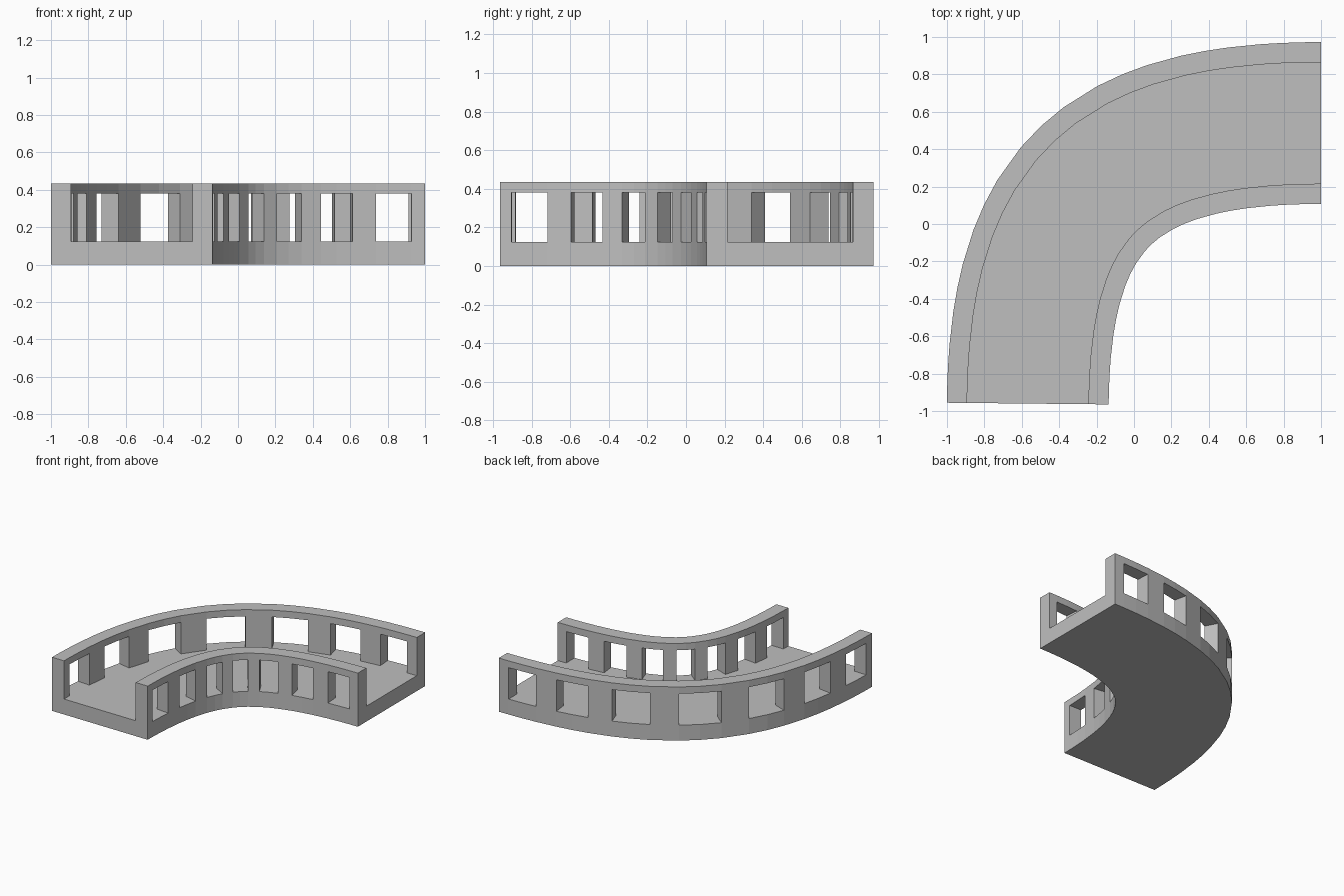
import bpy, bmesh
from mathutils import Vector
from mathutils.geometry import interpolate_bezier

if "Cube" in bpy.data.objects:
    bpy.data.objects.remove(bpy.data.objects["Cube"])

HALF_W, WALL = 0.4325, 0.108
OFFSETS = [-HALF_W, -HALF_W + WALL, HALF_W - WALL, HALF_W]   # inner to outer
HEIGHTS = [0.0, 0.125, 0.38, 0.435]                          # base, floor, window top, rim
WINDOWS = 7

# Centre line of the bend, sampled finely so it can be walked by arc length
path = interpolate_bezier(Vector((-0.568, -0.96, 0)), Vector((-0.558, 0.11, 0)),
                          Vector((-0.17, 0.54, 0)), Vector((1.0, 0.54, 0)), 400)
dist = [0.0]
for a, b in zip(path, path[1:]):
    dist.append(dist[-1] + (b - a).length)


def station(frac):
    """Point and outward normal at a fraction of the path length."""
    s = frac * dist[-1]
    i = max(n for n in range(len(path) - 1) if dist[n] <= s + 1e-9)
    f = (s - dist[i]) / (dist[i + 1] - dist[i])
    t = (path[i + 1] - path[i]).normalized()
    return path[i].lerp(path[i + 1], f), Vector((-t.y, t.x, 0))


# Stations along the bend: pillar, two window halves, pillar, ...
fracs, is_window = [0.0], []
for n in range(WINDOWS):
    start = (n + 0.185) / WINDOWS
    for step, win in ((0, False), (0.295, True), (0.59, True)):
        fracs.append(start + step / WINDOWS)
        is_window.append(win)
fracs.append(1.0)
is_window.append(False)
stations = [station(f) for f in fracs]


def filled(i, j, k):
    """Whether the cell at station i, strip j, layer k is solid."""
    if not (0 <= i < len(is_window) and 0 <= j < 3 and 0 <= k < 3):
        return False
    if j == 1:
        return k == 0
    return not (k == 1 and is_window[i])


def point(i, j, k):
    p, n = stations[i]
    return p + n * OFFSETS[j] + Vector((0, 0, HEIGHTS[k]))


grey = bpy.data.materials.new("grey")
grey.diffuse_color = (0.52, 0.52, 0.52, 1)
grey.use_nodes = True
grey.node_tree.nodes["Principled BSDF"].inputs["Base Color"].default_value = grey.diffuse_color


def build_strip(name, j):
    """Make one strip of the section from the exposed sides of its cells."""
    bm = bmesh.new()
    verts = {}

    def vert(c):
        if c not in verts:
            verts[c] = bm.verts.new(point(*c))
        return verts[c]

    for i in range(len(is_window)):
        for k in range(3):
            if not filled(i, j, k):
                continue
            cell = (i, j, k)
            for axis in range(3):
                u, v = (axis + 1) % 3, (axis + 2) % 3
                for side in (0, 1):
                    near = list(cell)
                    near[axis] += 2 * side - 1
                    if filled(*near):
                        continue
                    loop = []
                    for du, dv in ((0, 0), (1, 0), (1, 1), (0, 1)):
                        c = list(cell)
                        c[axis] += side
                        c[u] += du
                        c[v] += dv
                        loop.append(vert(tuple(c)))
                    bm.faces.new(loop if side else loop[::-1])
    mesh = bpy.data.meshes.new(name)
    bm.to_mesh(mesh)
    bm.free()
    mesh.materials.append(grey)
    obj = bpy.data.objects.new(name, mesh)
    bpy.context.collection.objects.link(obj)


# Two windowed walls with the floor between them
for j, name in enumerate(("inner_wall", "floor", "outer_wall")):
    build_strip(name, j)
